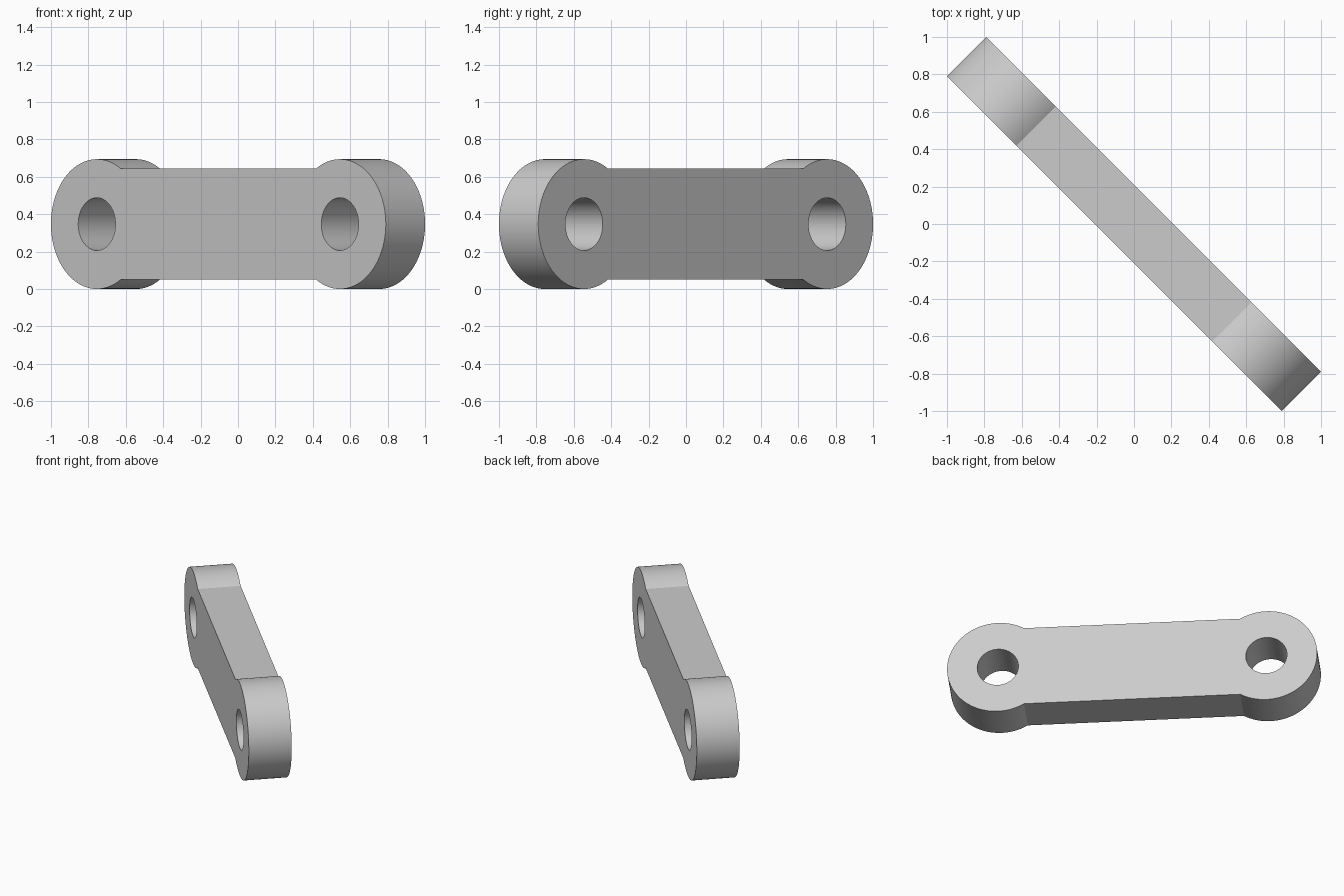
import bpy, bmesh
from math import pi, sin, cos, asin, sqrt, radians
from mathutils import Vector, Matrix

if "Cube" in bpy.data.objects:
    bpy.data.objects.remove(bpy.data.objects["Cube"])

EYE_R, HOLE_R = 0.347, 0.141      # end eye and pin hole radii
BAR_H = 0.297                     # half height of the bar
REACH = 0.919                     # hole distance from the centre
THICK = 0.297


def arc(cx, radius, start, end, steps):
    """Points of an arc in the upright XZ plane."""
    angles = [start + (end - start) * i / steps for i in range(steps + 1)]
    return [Vector((cx + radius * cos(a), 0, radius * sin(a))) for a in angles]


def add_loop(bm, points):
    verts = [bm.verts.new(p) for p in points]
    return [bm.edges.new((v, verts[i - 1])) for i, v in enumerate(verts)]


# Outline: two round eyes joined by a straight, narrower bar
bm = bmesh.new()
neck = pi - asin(BAR_H / EYE_R)
edges = add_loop(bm, arc(REACH, EYE_R, -neck, neck, 72)
                 + arc(-REACH, EYE_R, pi - neck, pi + neck, 72))

# Pin holes
for side in (-1, 1):
    edges += add_loop(bm, arc(side * REACH, HOLE_R, 0, 2 * pi, 48)[:-1])

# Fill the outline around the holes and give it thickness
bmesh.ops.triangle_fill(bm, edges=edges, use_beauty=True)
grown = bmesh.ops.extrude_face_region(bm, geom=bm.faces[:], use_keep_orig=True)
new_verts = [g for g in grown["geom"] if isinstance(g, bmesh.types.BMVert)]
bmesh.ops.translate(bm, verts=new_verts, vec=(0, THICK, 0))
bmesh.ops.translate(bm, verts=bm.verts[:], vec=(0, -THICK / 2, EYE_R))
bmesh.ops.rotate(bm, verts=bm.verts[:], matrix=Matrix.Rotation(radians(-45), 3, 'Z'))
bmesh.ops.recalc_face_normals(bm, faces=bm.faces[:])

mesh = bpy.data.meshes.new("link_plate")
bm.to_mesh(mesh)
bm.free()
link = bpy.data.objects.new("link_plate", mesh)
bpy.context.collection.objects.link(link)

# Plain grey finish
grey = bpy.data.materials.new("light_grey")
grey.use_nodes = True
grey.diffuse_color = (0.6, 0.6, 0.6, 1)
grey.node_tree.nodes["Principled BSDF"].inputs["Base Color"].default_value = (0.6, 0.6, 0.6, 1)
mesh.materials.append(grey)

# Smooth round walls, crisp rims
bpy.ops.object.select_all(action='DESELECT')
link.select_set(True)
bpy.context.view_layer.objects.active = link
bpy.ops.object.shade_smooth_by_angle(angle=radians(25))
